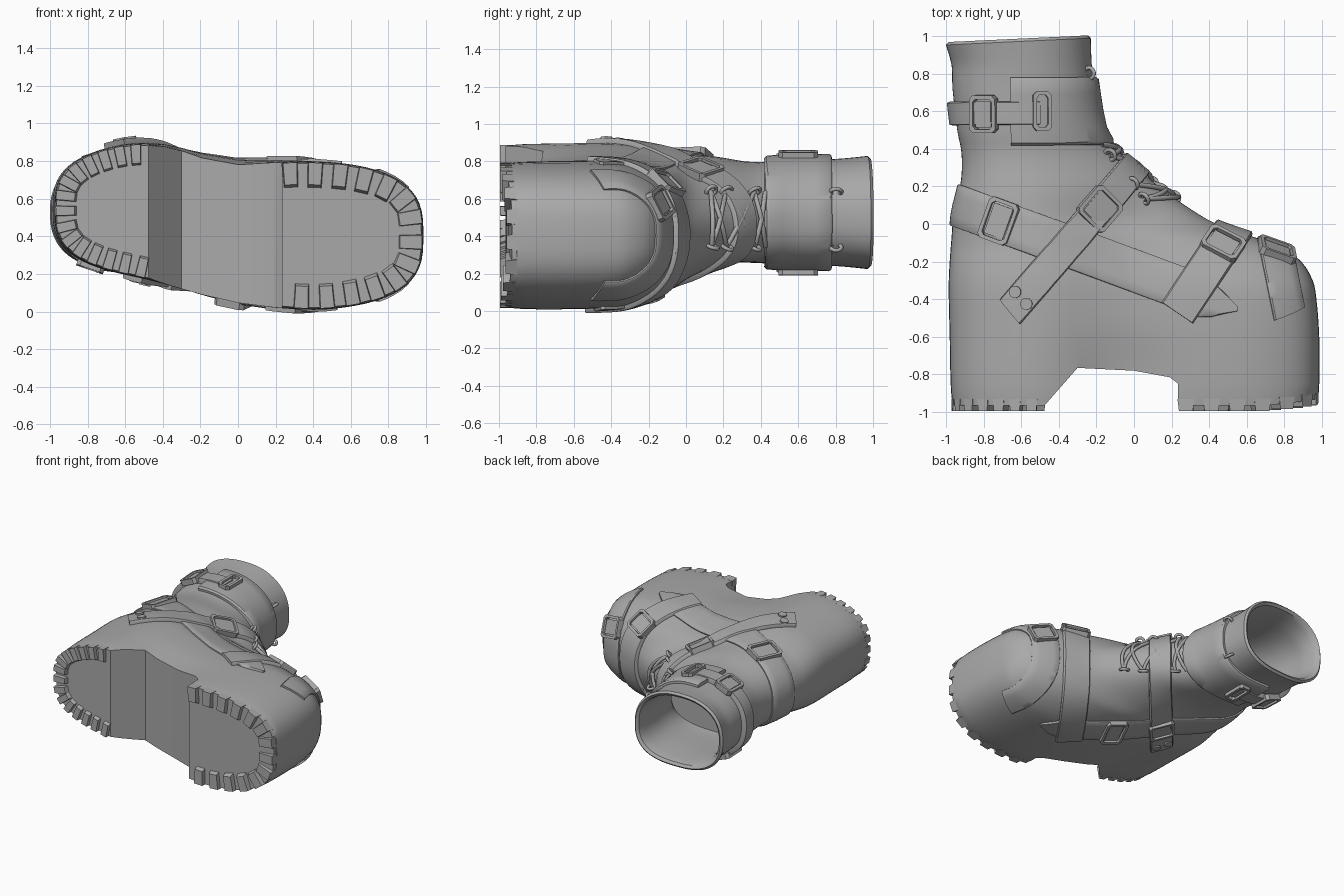
import bpy, bmesh, math
from mathutils import Vector, Matrix
from mathutils.bvhtree import BVHTree

if "Cube" in bpy.data.objects:
    bpy.data.objects.remove(bpy.data.objects["Cube"])

grey = bpy.data.materials.new("plain_grey")
grey.diffuse_color = (0.4, 0.4, 0.4, 1)
grey.use_nodes = True
grey.node_tree.nodes["Principled BSDF"].inputs["Base Color"].default_value = grey.diffuse_color


def finish(ob, angle=35):
    ob.data.materials.clear()
    ob.data.materials.append(grey)
    bpy.ops.object.select_all(action='DESELECT')
    ob.select_set(True)
    bpy.context.view_layer.objects.active = ob
    bpy.ops.object.shade_smooth_by_angle(angle=math.radians(angle))


def make(name, bm, angle=35):
    bmesh.ops.recalc_face_normals(bm, faces=bm.faces)
    me = bpy.data.meshes.new(name)
    bm.to_mesh(me)
    bm.free()
    ob = bpy.data.objects.new(name, me)
    bpy.context.collection.objects.link(ob)
    finish(ob, angle)
    return ob


def loft(bm, rings, closed=False):
    """Skin a row of rings with quads, with caps at both ends unless closed."""
    vs = [[bm.verts.new(p) for p in r] for r in rings]
    n = len(vs[0])
    for i in range(len(vs) if closed else len(vs) - 1):
        a, b = vs[i], vs[(i + 1) % len(vs)]
        for j in range(n):
            k = (j + 1) % n
            bm.faces.new((a[j], a[k], b[k], b[j]))
    if not closed:
        bm.faces.new(vs[0])
        bm.faces.new(vs[-1])
    return bm


# ---- body sections: height, back x, front x, back half width, front half width, squareness
BASE = -.965
LEVELS = [
    (BASE, -.965, .975, .36, .41, 3.0), (-.85, -.975, .985, .37, .42, 3.0),
    (-.60, -.98, .985, .37, .42, 3.0), (-.40, -.985, .97, .37, .41, 3.0),
    (-.30, -.985, .95, .37, .39, 2.9), (-.20, -.98, .89, .365, .35, 2.7),
    (-.13, -.975, .79, .36, .32, 2.5), (-.07, -.97, .64, .355, .30, 2.4),
    (0, -.965, .44, .35, .26, 2.3), (.08, -.955, .30, .34, .235, 2.3),
    (.20, -.925, .13, .325, .22, 2.3), (.30, -.915, .02, .31, .22, 2.3),
    (.40, -.92, -.10, .295, .24, 2.3), (.50, -.94, -.17, .29, .27, 2.3),
    (.72, -.965, -.21, .285, .28, 2.3), (.85, -.97, -.225, .29, .29, 2.3),
    (.97, -1.0, -.23, .305, .30, 2.4)]


def smooth(t):
    t = min(1, max(0, t))
    return t * t * (3 - 2 * t)


def power(a, e):
    return math.copysign(abs(a) ** e, a)


def section(row, inset=0, count=72):
    y, xb, xf, wb, wf, n = row
    pts = []
    for i in range(count):
        a = 2 * math.pi * i / count
        x = (xb + xf) / 2 + ((xf - xb) / 2 - inset) * power(math.cos(a), 2 / n)
        v = power(math.sin(a), 2 / n)
        w = wb + (wf - wb) * (x - xb) / (xf - xb) - inset
        # waist is pinched, mostly on the inner side of the foot
        pinch = math.exp(-((x + .08) / .3) ** 2) * (1 - smooth(y / .25))
        w -= pinch * (.055 + .035 * smooth((-.5 - y) / .35) if v > 0 else -.025)
        mid = .545 - .14 * smooth((x + .6) / 1.1) - .018 * smooth((y - .1) / .3)
        up = .018 * (x + .62) / .38 * smooth((y - .8) / .17)
        if y < -.94:
            up = .04 * max(0, (x - .6) / .4) ** 2
        pts.append(Vector((x, y + up, mid + w * v)))
    return pts


def spline(rows, sub=3):
    out = []
    for i in range(len(rows) - 1):
        r = [rows[max(0, i - 1)], rows[i], rows[i + 1], rows[min(len(rows) - 1, i + 2)]]
        for s in range(sub):
            t = s / sub
            out.append([b + .5 * t * (c - a + t * (2 * a - 5 * b + 4 * c - d + t * (3 * (b - c) + d - a)))
                        for a, b, c, d in zip(*r)])
    return out + [list(rows[-1])]


rows = spline(LEVELS)
outer = [section(r) for r in rows]

# solid outside skin, used to lay straps on the surface
bm = loft(bmesh.new(), outer)
bmesh.ops.recalc_face_normals(bm, faces=bm.faces)
skin = BVHTree.FromBMesh(bm)
bm.free()

# boot body with rolled rim and hollow shaft
top = list(LEVELS[-1])
inner = [section([.985] + top[1:], .015), section([.97] + top[1:], .035)]
inner += [section(r, .04) for r in reversed(rows) if .42 < r[0] < .95]
body = make("boot_body", loft(bmesh.new(), outer + inner))

# arch cut between heel and forefoot
arch = [(-.51, -1.1), (-.48, -.97), (-.30, -.765), (0, -.78), (.19, -.815), (.235, -.85), (.235, -1.1)]
cutter = make("arch_cutter", loft(bmesh.new(), [[(x, y, z) for x, y in arch] for z in (-.5, 1.5)]))
cutter.hide_render = True
mod = body.modifiers.new("arch", 'BOOLEAN')
mod.operation, mod.object, mod.solver = 'DIFFERENCE', cutter, 'EXACT'
bpy.context.view_layer.objects.active = body
bpy.ops.object.modifier_apply(modifier="arch")
bpy.data.objects.remove(cutter)
finish(body)


# ---- tread lugs walked along the sole outline
def lugs(name, inside, start, step, width, length):
    line = section(LEVELS[0], 0, 1440)
    line = line[start:] + line[:start]
    bm, walked = bmesh.new(), step / 2
    for a, b in zip(line, line[1:]):
        if not inside(a.x):
            continue
        walked += (b - a).length
        if walked < step:
            continue
        walked = 0
        t = Vector((b.x - a.x, 0, b.z - a.z)).normalized()
        m = Vector((-t.z, 0, t.x))
        if m.dot(Vector((-a.x, 0, .45 - a.z))) < 0:
            m = -m
        rings = []
        for y, k in ((-.93, 1.1), (-.995, .9)):
            q = Vector((a.x, y + (a.y - BASE), a.z)) - m * .004
            w = t * width * k / 2
            rings.append([q - w, q + w, q + w * .9 + m * length * k, q - w * .9 + m * length * k])
        loft(bm, rings)
    make(name, bm, 20)


lugs("heel_lugs", lambda x: x < -.50, 360, .088, .056, .11)
lugs("toe_lugs", lambda x: x > .27, 1080, .135, .082, .13)


# ---- straps: a slab through point p, facing along u, laid on the skin
def surface(p, u, deg, shift=0):
    u = Vector((u[0], u[1], 0)).normalized()
    k = Vector((-u.y, u.x, 0))
    a = math.radians(deg)
    d = u * math.cos(a) + Vector((0, 0, 1)) * math.sin(a)
    hit, nor, _, _ = skin.ray_cast(Vector(p) + k * shift, d)
    return hit, (nor if nor.dot(d) > 0 else -nor), k


def strap(name, p, u, a0, a1, width, t=.022, count=60, tip=0):
    rings = []
    for i in range(count + 1):
        f = i / count
        w = width * (min(1, .1 + min(f, 1 - f) / tip) if tip else 1)
        up, low = [], []
        for s in (-.5, -.46, -.25, 0, .25, .46, .5):
            h, n, _ = surface(p, u, a0 + (a1 - a0) * f, s * w)
            up.append(h + n * t * (.6 if abs(s) == .5 else 1))
            low.append(h - n * .012)
        rings.append(up + low[::-1])
    make(name, loft(bmesh.new(), rings), 40)


def buckle(name, p, u, deg, w, h, lift=.03, bar=.02, prong=True):
    """Rectangular frame, w across the strap and h along it."""
    o, n, k = surface(p, u, deg)
    X = (k - n * k.dot(n)).normalized()
    M = Matrix((X, n.cross(X), n)).transposed()
    bm = bmesh.new()

    def at(x, y, z):
        return o + M @ Vector((x, y, z))
    rings = []
    c = .02
    for x, y in ((w/2, h/2 - c), (w/2 - c, h/2), (c - w/2, h/2), (-w/2, h/2 - c),
                 (-w/2, c - h/2), (c - w/2, -h/2), (w/2 - c, -h/2), (w/2, c - h/2)):
        ix, iy = x * (1 - 2 * bar / w), y * (1 - 2 * bar / h)
        rings.append([at(x, y, lift - .035), at(x, y, lift + .01),
                      at(ix, iy, lift + .01), at(ix, iy, lift - .035)])
    loft(bm, rings, True)
    if prong:       # flat pad inside the frame
        a, b = w / 2 - .03, h / 2 - .03
        loft(bm, [[at(-a, -b, z), at(a, -b, z), at(a, b, z), at(-a, b, z)]
                  for z in (lift - .03, lift - .002)])
    make(name, bm, 30)


instep = ((-.30, -.05, .48), (.65, .76))
heel = ((-.35, -.12, .48), (.938, -.346))
vamp = ((.38, -.25, .42), (.56, .83))
toe = ((.80, -.36, .40), (-.2, .98))
ankle = ((-.57, .60, .515), (1, 0))

strap("heel_strap", *heel, 17.5, 334, .22, .016, 200, .014)
strap("instep_strap", *instep, -144, 144, .165, .028)
strap("vamp_strap", *vamp, -125, 125, .20, .025)
strap("toe_strap", *toe, -112, 112, .17, .016)
strap("ankle_cuff", *ankle, -106, 106, .36, .03)
strap("ankle_strap", (-.57, .59, .515), (1, 0), 77, 283, .125, .038)

for side, label in ((1, "left"), (-1, "right")):
    buckle(label + "_ankle_buckle", (-.57, .585, .515), (1, 0), 130 * side, .20, .15, .042)
    buckle(label + "_ankle_loop", *ankle, 75 * side, .21, .10, .045, .02, False)
buckle("heel_buckle", *heel, 139, .23, .17, .026)
buckle("heel_buckle_far", *heel, -48, .23, .17, .026)
buckle("instep_buckle", *instep, 57, .19, .20, .036)
buckle("instep_buckle_far", *instep, -108, .19, .20, .036)
buckle("vamp_buckle", *vamp, 58, .21, .17, .032)
buckle("toe_buckle", *toe, 38, .20, .17, .024)

# rivets at the low end of the instep strap
for side in (1, -1):
    for s in (-.04, .045):
        h, n, k = surface(*instep, 138 * side, s)
        bpy.ops.mesh.primitive_cylinder_add(vertices=20, radius=.032, depth=.03, location=h + n * .022,
                                            rotation=n.to_track_quat('Z', 'Y').to_euler())
        bpy.context.object.name = "strap_rivet"
        finish(bpy.context.object)


# ---- laces and eyelets on the front
def front(y, z):
    hit, nor, _, _ = skin.ray_cast(Vector((3, y, z)), Vector((-1, 0, 0)))
    return hit, nor


def lace(a, b):
    cu = bpy.data.curves.new("lace", 'CURVE')
    cu.dimensions, cu.bevel_depth, cu.bevel_resolution = '3D', .013, 2
    sp = cu.splines.new('POLY')
    sp.points.add(8)
    for i, pt in enumerate(sp.points):
        f = i / 8
        h, n = front(a[0] + (b[0] - a[0]) * f, a[1] + (b[1] - a[1]) * f)
        pt.co = (*(h + n * (.010 + .008 * math.sin(math.pi * f))), 1)
    ob = bpy.data.objects.new("lace", cu)
    bpy.context.collection.objects.link(ob)
    bpy.ops.object.select_all(action='DESELECT')
    ob.select_set(True)
    bpy.context.view_layer.objects.active = ob
    bpy.ops.object.convert(target='MESH')
    finish(bpy.context.object, 60)


heights = (.13, .21, .36, .42)
lo, hi = .35, .63
for y in heights[:3] + (.80,):
    for z in (lo, hi):
        h, n = front(y, z)
        bpy.ops.mesh.primitive_torus_add(major_segments=20, minor_segments=8, major_radius=.03,
                                         minor_radius=.011, location=h + n * .015,
                                         rotation=n.to_track_quat('X', 'Z').to_euler())
        bpy.context.object.name = "eyelet"
        finish(bpy.context.object, 60)
for y0, y1 in zip(heights, heights[1:]):
    lace((y0, lo), (y1, hi))
    lace((y0, hi), (y1, lo))
lace((.13, lo), (.13, hi))
